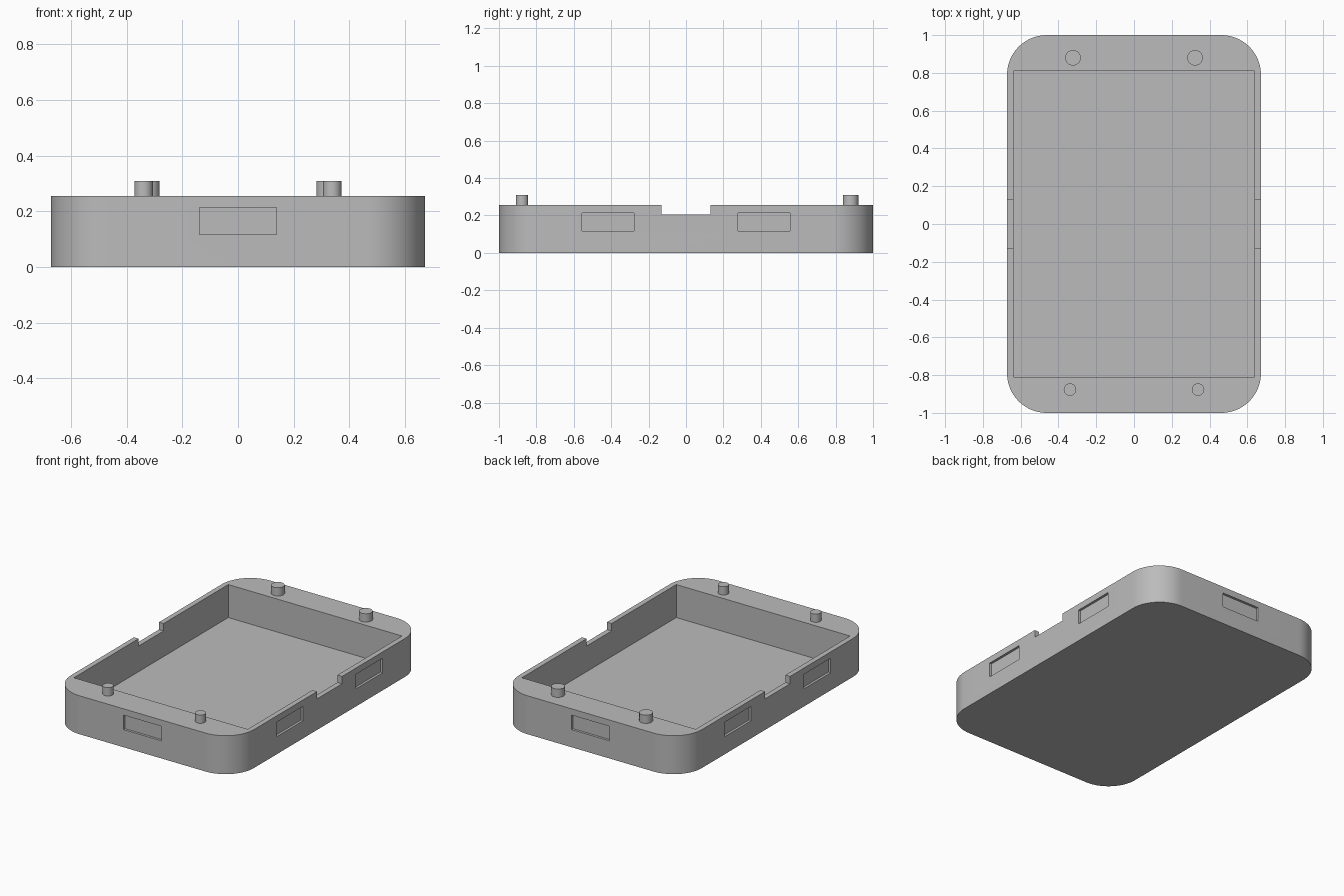
import bpy
import bmesh
from math import cos, sin, pi, radians

if "Cube" in bpy.data.objects:
    bpy.data.objects.remove(bpy.data.objects["Cube"], do_unlink=True)

# Main dimensions
HALF_X, HALF_Y, HEIGHT, RADIUS = 0.672, 1.0, 0.255, 0.21
CAVITY_X, CAVITY_Y, FLOOR = 0.638, 0.809, 0.036
NOTCH_HALF, NOTCH_Z = 0.131, 0.206
SLOT_LOW, SLOT_HIGH, SLOT_DEPTH = 0.117, 0.213, 0.016

grey = bpy.data.materials.new("plain grey")
grey.use_nodes = True
grey.diffuse_color = (0.5, 0.5, 0.5, 1)
grey.node_tree.nodes["Principled BSDF"].inputs["Base Color"].default_value = grey.diffuse_color


def finish(bm, name):
    mesh = bpy.data.meshes.new(name)
    bmesh.ops.recalc_face_normals(bm, faces=bm.faces)
    bm.to_mesh(mesh)
    bm.free()
    mesh.materials.append(grey)
    obj = bpy.data.objects.new(name, mesh)
    bpy.context.collection.objects.link(obj)
    return obj


def prism(name, outline, z0, z1):
    bm = bmesh.new()
    face = bm.faces.new([bm.verts.new((x, y, z0)) for x, y in outline])
    new = bmesh.ops.extrude_face_region(bm, geom=[face])["geom"]
    top = [v for v in new if isinstance(v, bmesh.types.BMVert)]
    bmesh.ops.translate(bm, verts=top, vec=(0, 0, z1 - z0))
    return finish(bm, name)


def cut_box(target, x0, x1, y0, y1, z0, z1):
    cutter = prism("cutter", [(x0, y0), (x1, y0), (x1, y1), (x0, y1)], z0, z1)
    cutter.hide_render = True
    mod = target.modifiers.new("cut", "BOOLEAN")
    mod.operation = "DIFFERENCE"
    mod.solver = "EXACT"
    mod.object = cutter
    bpy.context.view_layer.objects.active = target
    bpy.ops.object.modifier_apply(modifier=mod.name)
    bpy.data.objects.remove(cutter, do_unlink=True)


def smooth(obj):
    bpy.ops.object.select_all(action="DESELECT")
    obj.select_set(True)
    bpy.context.view_layer.objects.active = obj
    bpy.ops.object.shade_smooth_by_angle(angle=radians(30))


# Tray body: rounded rectangle block
STEPS = 20
outline = []
for corner, (sx, sy) in enumerate([(1, 1), (-1, 1), (-1, -1), (1, -1)]):
    for i in range(STEPS + 1):
        a = (corner + i / STEPS) * pi / 2
        outline.append((sx * (HALF_X - RADIUS) + RADIUS * cos(a),
                        sy * (HALF_Y - RADIUS) + RADIUS * sin(a)))
body = prism("tray_body", outline, 0, HEIGHT)

# Open cavity and the notch across both side walls
cut_box(body, -CAVITY_X, CAVITY_X, -CAVITY_Y, CAVITY_Y, FLOOR, 0.5)
cut_box(body, -1, 1, -NOTCH_HALF, NOTCH_HALF, NOTCH_Z, 0.5)

# Shallow rectangular recesses: one on each end, two on each side
for s in (-1, 1):
    ya, yb = sorted((s * (HALF_Y - SLOT_DEPTH), s * (HALF_Y + 0.1)))
    cut_box(body, -0.139, 0.139, ya, yb, SLOT_LOW, SLOT_HIGH)
    xa, xb = sorted((s * (HALF_X - SLOT_DEPTH), s * (HALF_X + 0.1)))
    for y in (-0.417, 0.417):
        cut_box(body, xa, xb, y - 0.139, y + 0.139, SLOT_LOW, SLOT_HIGH)
smooth(body)

# Locating pegs: thinner pair at the front, thicker pair at the back
for end, x, y, r in (("front", 0.339, -0.877, 0.033), ("back", 0.323, 0.88, 0.041)):
    for side, s in (("left", 1), ("right", -1)):
        circle = [(s * x + r * cos(2 * pi * i / 32), y + r * sin(2 * pi * i / 32))
                  for i in range(32)]
        smooth(prism(f"{end}_{side}_peg", circle, HEIGHT - 0.01, 0.31))
